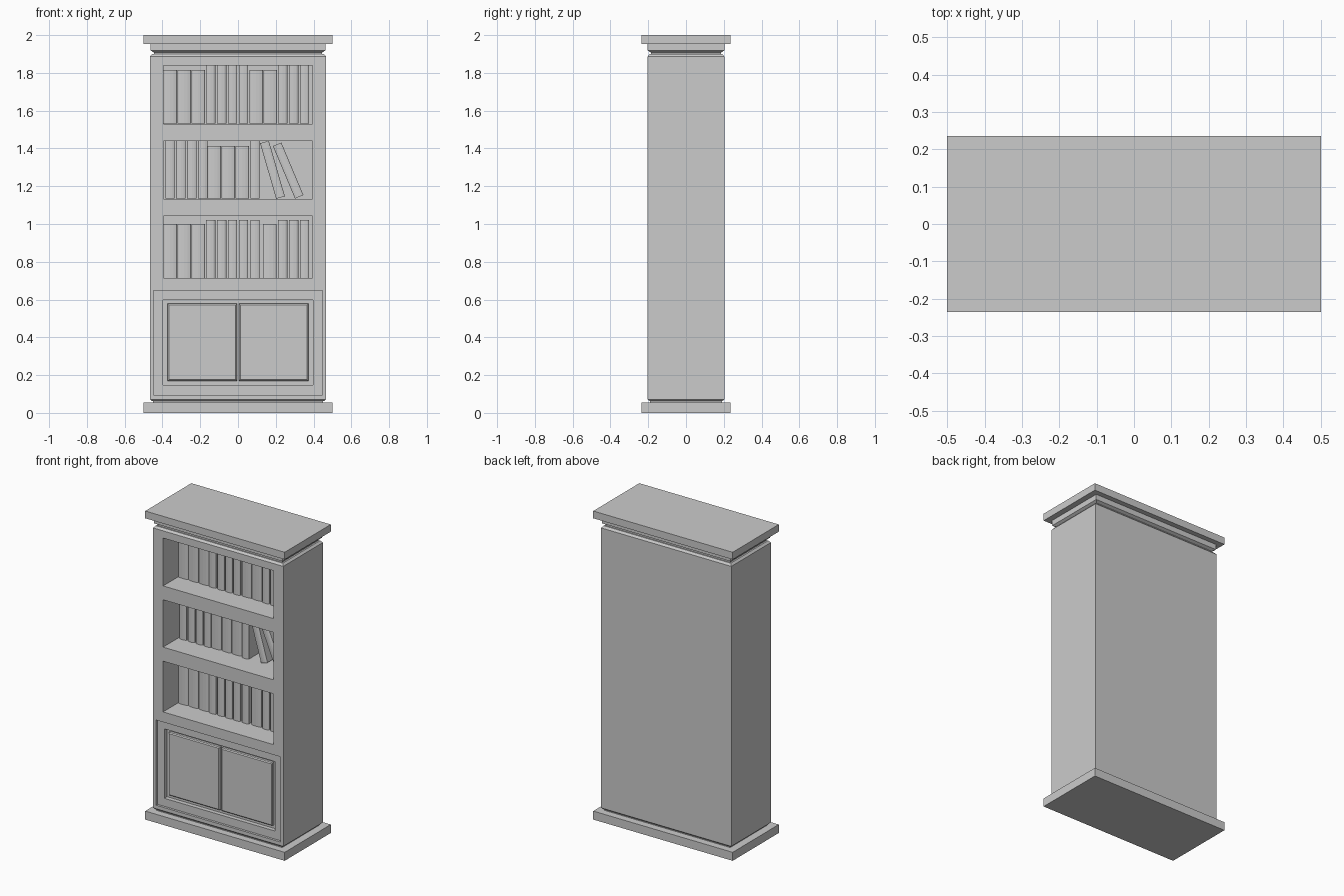
import bpy, bmesh
from math import atan2, hypot, sin, cos, pi

if "Cube" in bpy.data.objects:
    bpy.data.objects.remove(bpy.data.objects["Cube"])


def finish(name, bm):
    bmesh.ops.recalc_face_normals(bm, faces=bm.faces)
    me = bpy.data.meshes.new(name)
    bm.to_mesh(me)
    bm.free()
    ob = bpy.data.objects.new(name, me)
    bpy.context.collection.objects.link(ob)
    return ob


def box(name, x0, x1, y0, y1, z0, z1):
    bm = bmesh.new()
    bmesh.ops.create_cube(bm, size=1)
    for v in bm.verts:
        v.co = (x1 if v.co.x > 0 else x0, y1 if v.co.y > 0 else y0, z1 if v.co.z > 0 else z0)
    return finish(name, bm)


def stack(name, rings):
    """Rectangular loft; each ring is (half width, half depth, z)."""
    bm = bmesh.new()
    loops = [[bm.verts.new((sx * w, sy * d, z)) for sx, sy in ((-1, -1), (1, -1), (1, 1), (-1, 1))]
             for w, d, z in rings]
    for a, b in zip(loops, loops[1:]):
        for i in range(4):
            j = (i + 1) % 4
            bm.faces.new((a[i], a[j], b[j], b[i]))
    bm.faces.new(loops[0])
    bm.faces.new(loops[-1])
    return finish(name, bm)


def cut(target, cutter):
    mod = target.modifiers.new("cut", 'BOOLEAN')
    mod.operation, mod.solver, mod.object = 'DIFFERENCE', 'EXACT', cutter
    cutter.hide_render = True
    bpy.context.view_layer.objects.active = target
    bpy.ops.object.modifier_apply(modifier=mod.name)
    bpy.data.objects.remove(cutter)


def book(name, x, z, thick, height, front=-0.055, lean=0.0):
    """Book with a gently rounded spine, standing on its bottom centre."""
    h = thick / 2
    prof = [(-h * cos(pi * i / 6), front + 0.008 * (1 - sin(pi * i / 6))) for i in range(7)]
    prof += [(h, 0.115), (-h, 0.115)]
    bm = bmesh.new()
    f = bm.faces.new([bm.verts.new((px, py, 0)) for px, py in prof])
    top = bmesh.ops.extrude_face_region(bm, geom=[f])["geom"]
    for v in top:
        if isinstance(v, bmesh.types.BMVert):
            v.co.z += height
    ob = finish(name, bm)
    ob.location = (x, 0, z)
    ob.rotation_euler.y = lean
    return ob


# Plinth, and crown moulding with top slab
stack("plinth", [(0.5, 0.236, 0), (0.5, 0.236, 0.055), (0.45, 0.19, 0.055), (0.45, 0.19, 0.075)])
stack("crown", [(0.445, 0.185, 1.88), (0.445, 0.185, 1.908), (0.462, 0.203, 1.918),
                (0.462, 0.203, 1.953), (0.5, 0.236, 1.953), (0.5, 0.236, 2.0)])

# Cabinet body with softened top and bottom edges
body = stack("cabinet_body", [(0.455, 0.192, 0.062), (0.467, 0.203, 0.072),
                              (0.467, 0.203, 1.887), (0.455, 0.192, 1.9)])

# Shelf openings
shelves = [(1.53, 1.84), (1.133, 1.44), (0.713, 1.042)]
for z0, z1 in shelves:
    cut(body, box("shelf_cutter", -0.395, 0.395, -0.3, 0.13, z0, z1))

# Stepped recess around the doors
cut(body, box("panel_cutter", -0.447, 0.447, -0.3, -0.188, 0.095, 0.647))
cut(body, box("door_cutter", -0.397, 0.397, -0.3, -0.16, 0.147, 0.597))

# Two doors with a raised bevelled panel
for side, s in (("left", -1), ("right", 1)):
    bm = bmesh.new()
    rings = [(0, -0.155), (0, -0.176), (0.006, -0.182)]
    loops = []
    for inset, y in rings:
        xa, xb = s * (0.006 + inset), s * (0.372 - inset)
        za, zb = 0.17 + inset, 0.578 - inset
        loops.append([bm.verts.new((x, y, z)) for x, z in ((xa, za), (xb, za), (xb, zb), (xa, zb))])
    for a, b in zip(loops, loops[1:]):
        for i in range(4):
            j = (i + 1) % 4
            bm.faces.new((a[i], a[j], b[j], b[i]))
    bm.faces.new(loops[0])
    bm.faces.new(loops[-1])
    finish(side + "_door", bm)

# Upright books: groups of (first centre x, spacing, thickness, count, height, spine y)
wide, slim = 0.071, 0.05
full_row = [(-0.359, 0.074, wide, 3, 0.285, -0.055), (-0.145, 0.058, slim, 4, 0.307, -0.06),
            (0.236, 0.058, slim, 3, 0.307, -0.06)]
extra = [(-0.39 + 0.03, 0.058, slim, 4, 0.305, -0.055), (-0.125, 0.074, wide, 3, 0.28, -0.05),
         (0.09, 0, slim, 1, 0.305, -0.06)]
rows = [full_row + [(0.096, 0.074, wide, 2, 0.285, -0.055)],
        extra,
        full_row + [(0.09, 0, slim, 1, 0.307, -0.06), (0.167, 0, wide, 1, 0.285, -0.055)]]
for r, (groups, (z0, _)) in enumerate(zip(rows, shelves)):
    for x, step, thick, count, height, front in groups:
        for i in range(count):
            book(f"book_row{r + 1}", x + i * step, z0 + 0.001, thick, height, front)

# Two leaning books on the middle shelf
for xb, zb, xt, zt in ((0.225, 1.14, 0.14, 1.434), (0.324, 1.144, 0.207, 1.422)):
    book("leaning_book", xb, zb, 0.048, hypot(xt - xb, zt - zb), -0.06, atan2(xt - xb, zt - zb))
